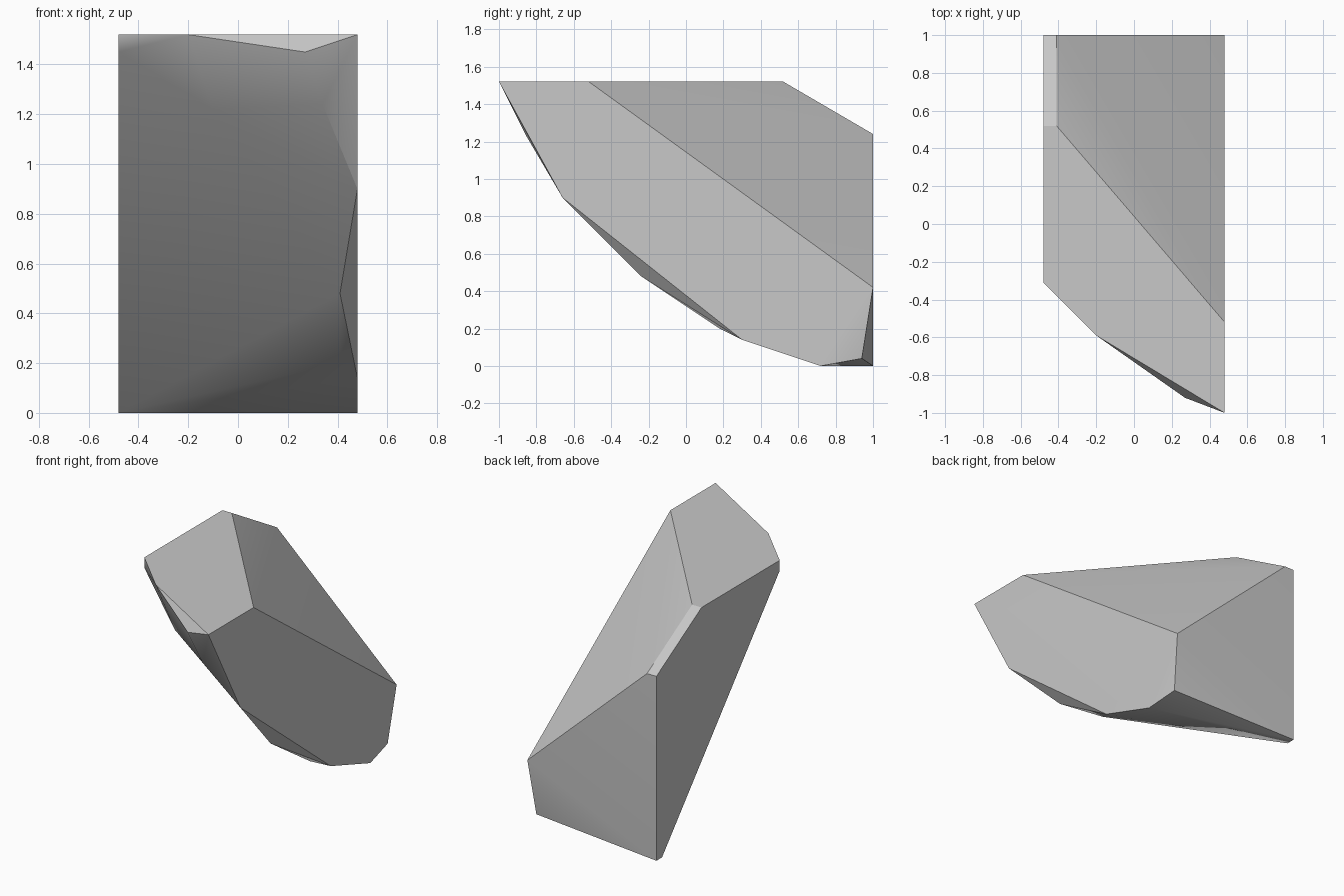
import bpy
import bmesh
import math

cube = bpy.data.objects.get("Cube")
if cube:
    bpy.data.objects.remove(cube, do_unlink=True)

# Overall limits of the chipped stone block
SIDE = 0.48
BACK = 1.0
TOP = 1.52
CHIP = 0.41


def make_material(name, colour):
    material = bpy.data.materials.new(name)
    material.use_nodes = True
    material.diffuse_color = colour
    shader = material.node_tree.nodes["Principled BSDF"]
    shader.inputs["Base Color"].default_value = colour
    shader.inputs["Roughness"].default_value = 0.9
    return material


def outline_on_side(x, outline):
    """Place a (y, z) outline on a vertical wall at x."""
    return [(x, y, z) for y, z in outline]


def hull_object(name, corners, material):
    """Wrap corner points in a solid and merge its coplanar triangles."""
    bm = bmesh.new()
    for corner in corners:
        bm.verts.new(corner)
    result = bmesh.ops.convex_hull(bm, input=bm.verts[:])
    loose = {e for e in result["geom_interior"] + result["geom_unused"]
             if isinstance(e, bmesh.types.BMVert)}
    bmesh.ops.delete(bm, geom=list(loose), context="VERTS")
    bmesh.ops.dissolve_limit(bm, angle_limit=math.radians(1),
                             verts=bm.verts[:], edges=bm.edges[:])
    bmesh.ops.recalc_face_normals(bm, faces=bm.faces[:])
    mesh = bpy.data.meshes.new(name)
    bm.to_mesh(mesh)
    bm.free()
    mesh.materials.append(material)
    obj = bpy.data.objects.new(name, mesh)
    bpy.context.collection.objects.link(obj)
    return obj


# Flat wall on the left, with a rounded belly below
left_wall = outline_on_side(SIDE, [
    (-BACK, TOP), (-0.52, TOP), (BACK, 0.42),
    (0.72, 0), (0.3, 0.14), (-0.66, 0.9)])

# Flat wall on the right, with a straight sloping underside
right_wall = outline_on_side(-SIDE, [
    (-0.31, TOP), (0.52, TOP), (BACK, 1.24),
    (BACK, 0), (0.94, 0), (-0.31, 1.45)])

# Ends of the slanted break across the top and back
slanted_break = [(-CHIP, 0.52, TOP), (-CHIP, BACK, 1.24)]

# Small chips on the front, the belly and the back foot
front_chips = [(-0.2, -0.59, TOP), (0.27, -0.92, 1.45), (0.34, -0.86, 1.24)]
belly_chips = [(-0.1, -0.53, 1.22), (CHIP, -0.24, 0.48), (CHIP, 0.18, 0.2)]
back_foot = [(0.455, 0.94, 0.04)]

stone_grey = make_material("stone grey", (0.58, 0.58, 0.58, 1))
rock = hull_object("faceted_rock",
                   left_wall + right_wall + slanted_break
                   + front_chips + belly_chips + back_foot, stone_grey)

# Soft shading over shallow facets, crisp main edges
bpy.ops.object.select_all(action="DESELECT")
rock.select_set(True)
bpy.context.view_layer.objects.active = rock
bpy.ops.object.shade_smooth_by_angle(angle=math.radians(30))

# Keep the broad facets visually flat
weighted = rock.modifiers.new("flat facets", "WEIGHTED_NORMAL")
weighted.keep_sharp = True
